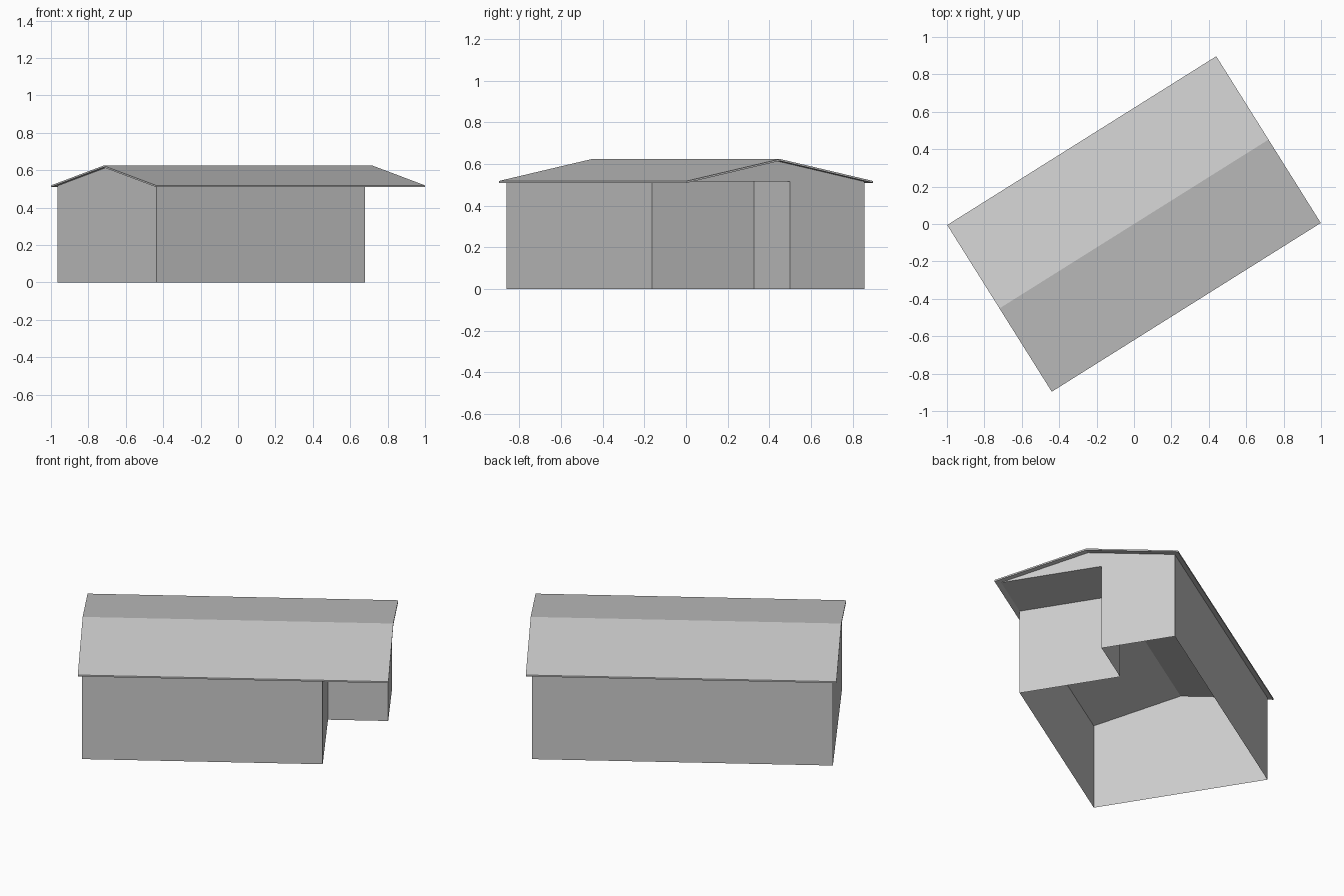
import bpy, math

cube = bpy.data.objects.get("Cube")
if cube:
    bpy.data.objects.remove(cube, do_unlink=True)

ANGLE = math.radians(32.1)       # the house stands turned on its plot
ROOF_U, ROOF_V = 0.849, 0.526    # half length and half width of the roof
EAVE, RIDGE, THICK = 0.51, 0.615, 0.009
BACK, FRONT = -0.828, 0.817      # end walls
SIDE = 0.498                     # side walls
PORCH_U, PORCH_V = 0.488, 0.078  # inner corner of the porch

grey = bpy.data.materials.new("plain grey")
grey.use_nodes = True
colour = (0.6, 0.6, 0.6, 1)
grey.diffuse_color = colour
grey.node_tree.nodes["Principled BSDF"].inputs["Base Color"].default_value = colour


def make(name, verts, faces):
    mesh = bpy.data.meshes.new(name)
    mesh.from_pydata(verts, [], faces)
    mesh.materials.append(grey)
    ob = bpy.data.objects.new(name, mesh)
    ob.rotation_euler.z = ANGLE
    bpy.context.collection.objects.link(ob)
    return ob


def panel(name, points):
    return make(name, points, [tuple(range(len(points)))])


def under_roof(v):
    """Height of the roof underside at distance v from the ridge."""
    return RIDGE - (RIDGE - EAVE) * abs(v) / ROOF_V


TOP = under_roof(SIDE)


def wall(name, a, b):
    """Upright rectangular wall between two plan points."""
    return panel(name, [(*a, 0), (*b, 0), (*b, TOP), (*a, TOP)])


# Straight walls around the open-bottomed house and its corner porch
wall("right_side_wall", (BACK, -SIDE), (PORCH_U, -SIDE))
wall("porch_end_wall", (PORCH_U, -SIDE), (PORCH_U, PORCH_V))
wall("porch_side_wall", (PORCH_U, PORCH_V), (FRONT, PORCH_V))
wall("left_side_wall", (FRONT, SIDE), (BACK, SIDE))

# Gable ends: one full height, one cut away above the porch
panel("back_gable_wall", [(BACK, SIDE, 0), (BACK, -SIDE, 0), (BACK, -SIDE, TOP),
                          (BACK, 0, RIDGE), (BACK, SIDE, TOP)])
panel("front_gable_wall", [(FRONT, PORCH_V, 0), (FRONT, SIDE, 0), (FRONT, SIDE, TOP),
                           (FRONT, 0, RIDGE), (FRONT, -SIDE, TOP), (FRONT, PORCH_V, TOP)])

# Flat ceiling over the porch
panel("porch_ceiling", [(PORCH_U, -SIDE, TOP), (PORCH_U, PORCH_V, TOP),
                        (FRONT, PORCH_V, TOP), (FRONT, -SIDE, TOP)])

# Thin pitched roof, extruded from its end profile
profile = [(-ROOF_V, EAVE), (0, RIDGE), (ROOF_V, EAVE),
           (ROOF_V, EAVE + THICK), (0, RIDGE + THICK), (-ROOF_V, EAVE + THICK)]
n = len(profile)
verts = [(u, v, z) for u in (-ROOF_U, ROOF_U) for v, z in profile]
faces = [(i, i + n, (i + 1) % n + n, (i + 1) % n) for i in range(n)]
for k in (0, n):                 # two quads close each end
    for quad in ((0, 1, 4, 5), (1, 2, 3, 4)):
        ring = [q + k for q in quad]
        faces.append(tuple(ring if k else ring[::-1]))
roof = make("roof", verts, [f[::-1] if len(set(f) & set(range(n))) == 2 else f for f in faces])
